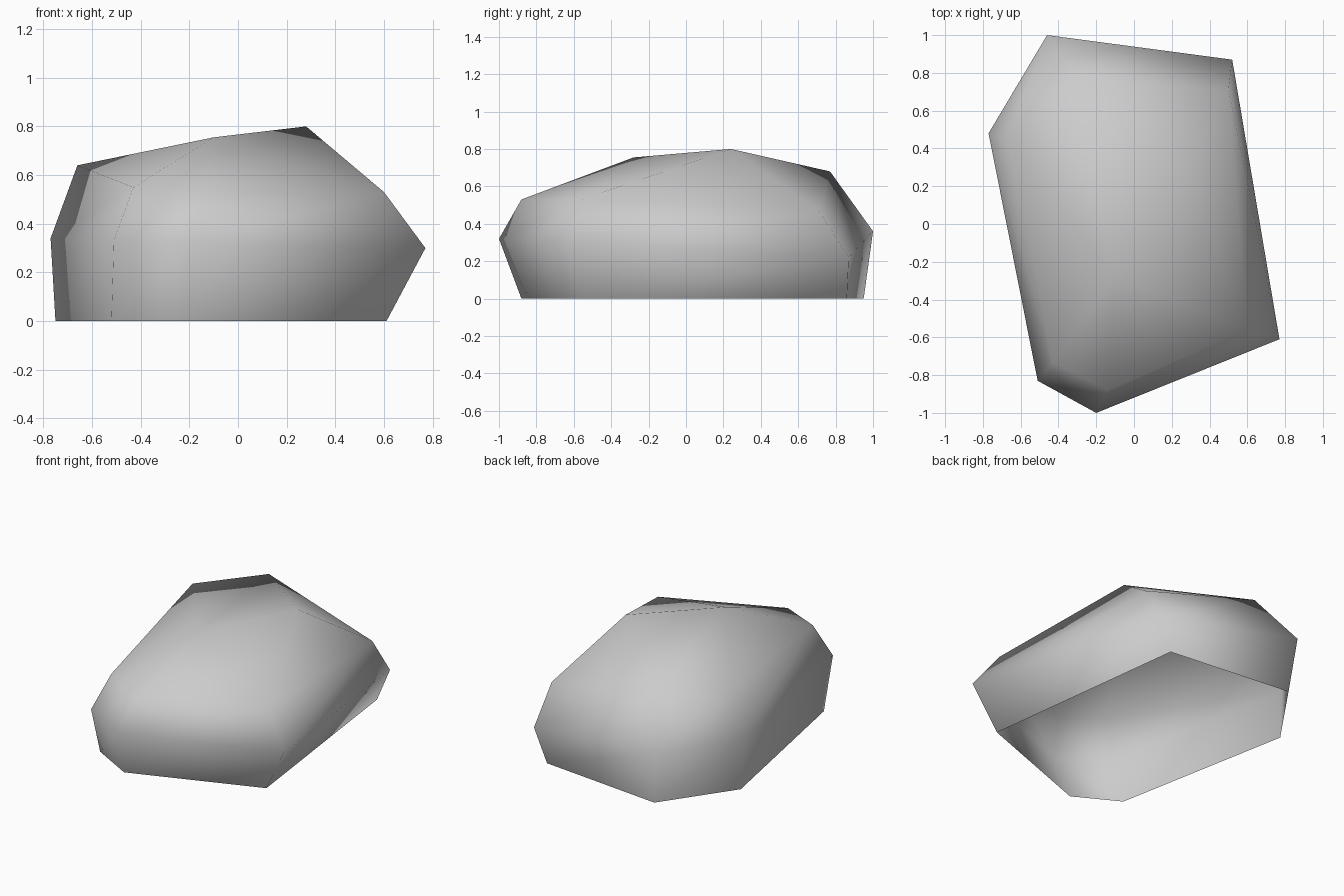
import bpy
import bmesh

cube = bpy.data.objects.get("Cube")
if cube:
    bpy.data.objects.remove(cube, do_unlink=True)


def flat_material(name, colour):
    material = bpy.data.materials.new(name)
    material.use_nodes = True
    material.diffuse_color = colour
    for node in material.node_tree.nodes:
        if node.type == "BSDF_PRINCIPLED":
            node.inputs["Base Color"].default_value = colour
            node.inputs["Roughness"].default_value = 1
    return material


# Three six-sided rings, from the open base through the waist to the shoulder.
# Each ring starts at the back and runs counter-clockwise seen from above.
base = [(-.43, .95, 0), (-.75, .49, 0), (-.52, -.72, 0),
        (-.23, -.88, 0), (.61, -.57, 0), (.43, .86, 0)]
waist = [(-.46, 1, .36), (-.77, .48, .34), (-.51, -.83, .33),
         (-.2, -1, .32), (.77, -.61, .3), (.52, .87, .22)]
shoulder = [(-.31, .77, .68), (-.66, .46, .64), (-.43, -.73, .55),
            (-.14, -.88, .53), (.6, -.56, .53), (.5, .71, .47)]

# Two peaks form the crown ridge.
front_peak = (-.1, -.28, .755)
back_peak = (.28, .24, .8)

bm = bmesh.new()
rings = [[bm.verts.new(point) for point in ring]
         for ring in (base, waist, shoulder)]

# Side walls
for lower, upper in zip(rings, rings[1:]):
    for i in range(len(lower)):
        j = (i + 1) % len(lower)
        bm.faces.new((lower[i], lower[j], upper[j], upper[i]))

# Crown facets between the shoulder and the two peaks
back, right, right_corner, front, left, left_back = rings[-1]
low = bm.verts.new(front_peak)
high = bm.verts.new(back_peak)
for facet in ((back, right, low, high),
              (right, right_corner, low),
              (right_corner, front, low),
              (front, left, low),
              (left, high, low),
              (left, left_back, high),
              (left_back, back, high)):
    bm.faces.new(facet)

bmesh.ops.recalc_face_normals(bm, faces=bm.faces[:])
for face in bm.faces:
    face.smooth = True

mesh = bpy.data.meshes.new("boulder")
bm.to_mesh(mesh)
bm.free()
mesh.materials.append(flat_material("stone grey", (.6, .6, .6, 1)))
boulder = bpy.data.objects.new("boulder", mesh)
bpy.context.collection.objects.link(boulder)
